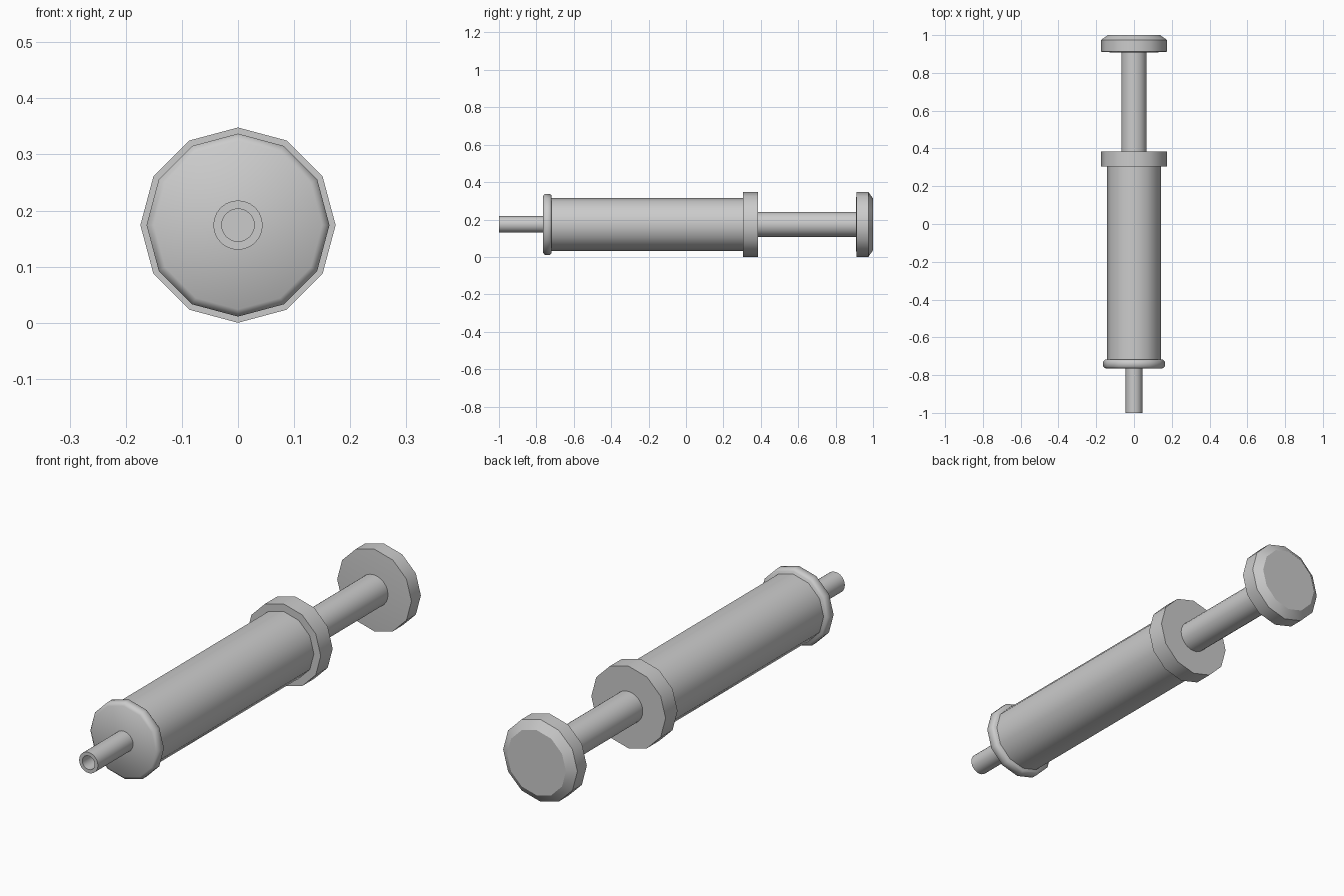
import bpy, bmesh, math

if "Cube" in bpy.data.objects:
    bpy.data.objects.remove(bpy.data.objects["Cube"])

AXIS_Z = 0.174  # height of the shared centre line


def lathe(name, profile, sides, smooth=35):
    """Spin (y, radius) points about the long axis; radius 0 closes to a flat cap."""
    bm = bmesh.new()
    rings = []
    for y, r in profile:
        ring = []
        for i in range(sides):
            a = 2 * math.pi * i / sides
            ring.append(bm.verts.new((r * math.cos(a), y, AXIS_Z + r * math.sin(a))))
        rings.append(ring)
    for a, b in zip(rings, rings[1:]):
        for i in range(sides):
            j = (i + 1) % sides
            bm.faces.new((a[i], a[j], b[j], b[i]))
    bm.faces.new(rings[0])
    bm.faces.new(rings[-1])
    bmesh.ops.recalc_face_normals(bm, faces=bm.faces)
    mesh = bpy.data.meshes.new(name)
    bm.to_mesh(mesh)
    bm.free()
    obj = bpy.data.objects.new(name, mesh)
    bpy.context.collection.objects.link(obj)
    bpy.ops.object.select_all(action='DESELECT')
    obj.select_set(True)
    bpy.context.view_layer.objects.active = obj
    bpy.ops.object.shade_smooth_by_angle(angle=math.radians(smooth))
    return obj


# Hollow nozzle: bore floor, bore wall, rim, outer wall
lathe("nozzle", [(-0.77, 0.029), (-1.0, 0.029), (-1.0, 0.044), (-0.75, 0.044)], 24)

# Front cap with small chamfers on both rims
lathe("front_cap", [(-0.765, 0.150), (-0.755, 0.163), (-0.728, 0.163), (-0.718, 0.154)], 12, 55)

# Main barrel
lathe("barrel", [(-0.74, 0.142), (0.32, 0.142)], 12)

# Finger flange at the back of the barrel
lathe("rear_flange", [(0.305, 0.174), (0.385, 0.174)], 12)

# Plunger rod and its thumb pad with a slightly domed end
lathe("plunger_rod", [(0.36, 0.067), (0.93, 0.067)], 24)
lathe("thumb_pad", [(0.908, 0.11), (0.912, 0.174), (0.975, 0.174), (1.0, 0.138)], 12)
